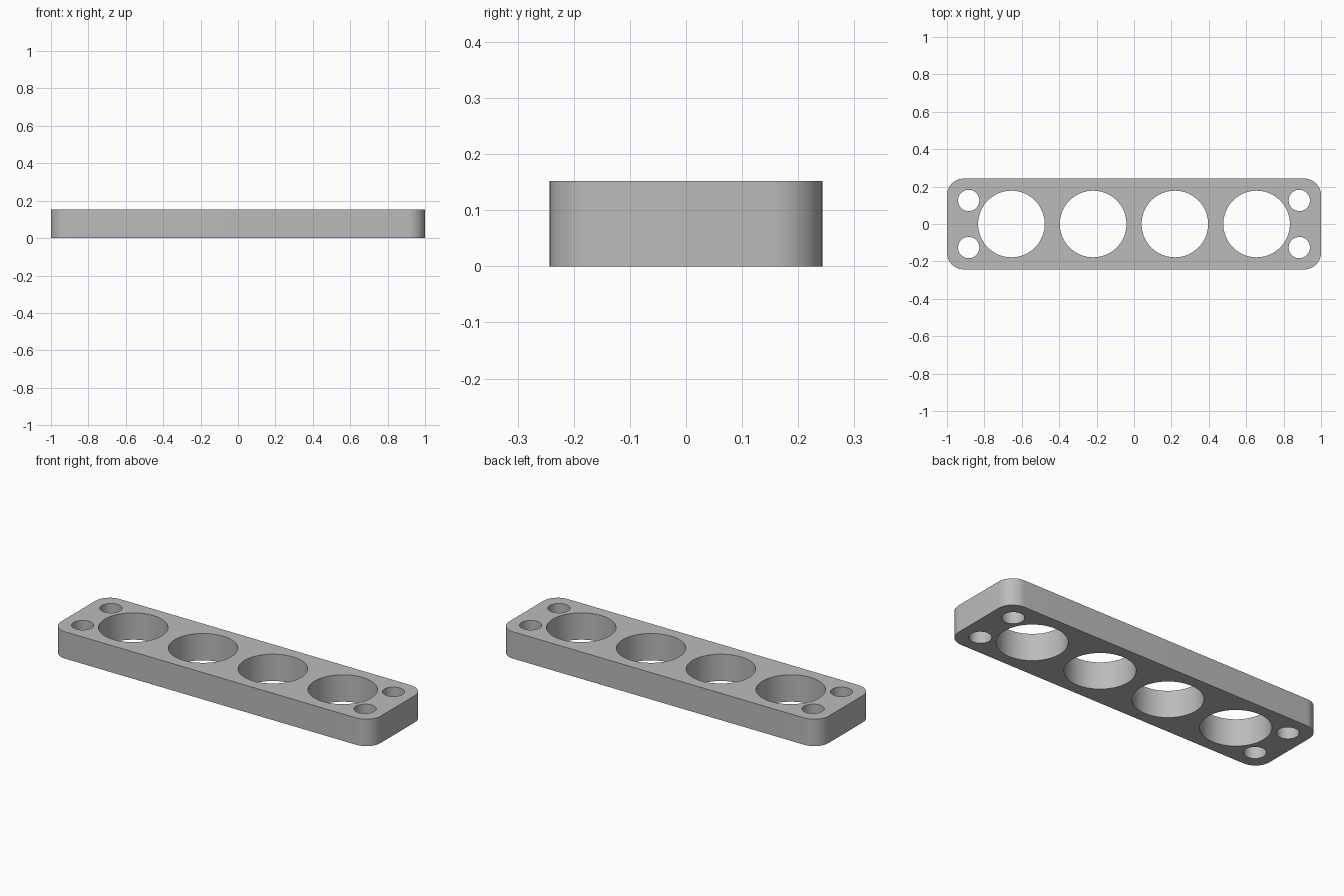
import bpy
import bmesh
from math import cos, sin, pi

cube = bpy.data.objects.get("Cube")
if cube:
    bpy.data.objects.remove(cube, do_unlink=True)

HALF_X, HALF_Y, HEIGHT = 1.0, 0.243, 0.152
CORNER = 0.09


def arc(cx, cy, radius, start, sweep, steps):
    """Points along an arc, both ends included."""
    angles = [start + sweep * i / steps for i in range(steps + 1)]
    return [(cx + radius * cos(a), cy + radius * sin(a)) for a in angles]


def add_loop(curve, points):
    spline = curve.splines.new("POLY")
    spline.points.add(len(points) - 1)
    for point, (x, y) in zip(spline.points, points):
        point.co = (x, y, 0, 1)
    spline.use_cyclic_u = True


def add_hole(curve, x, y, radius, steps):
    add_loop(curve, arc(x, y, radius, 0, 2 * pi, steps)[:-1])


# Flat profile, extruded to the plate thickness
profile = bpy.data.curves.new("plate", "CURVE")
profile.dimensions = "2D"
profile.fill_mode = "BOTH"
profile.extrude = HEIGHT / 2

# Rounded rectangular outline
outline = []
for i, (sx, sy) in enumerate([(1, 1), (-1, 1), (-1, -1), (1, -1)]):
    outline += arc(sx * (HALF_X - CORNER), sy * (HALF_Y - CORNER),
                   CORNER, i * pi / 2, pi / 2, 16)
add_loop(profile, outline)

# Row of four large bores
for i in range(4):
    add_hole(profile, (i - 1.5) * 0.437, 0, 0.178, 72)

# Mounting holes at the corners
for sx in (-1, 1):
    for sy in (-1, 1):
        add_hole(profile, sx * 0.884, sy * 0.126, 0.057, 40)

plate = bpy.data.objects.new("plate", profile)
bpy.context.collection.objects.link(plate)
plate.location.z = HEIGHT / 2
bpy.ops.object.select_all(action="DESELECT")
plate.select_set(True)
bpy.context.view_layer.objects.active = plate
bpy.ops.object.convert(target="MESH")
plate = bpy.context.object

# Weld caps to walls
bm = bmesh.new()
bm.from_mesh(plate.data)
bmesh.ops.remove_doubles(bm, verts=bm.verts, dist=0.0001)
bmesh.ops.recalc_face_normals(bm, faces=bm.faces)
bm.to_mesh(plate.data)
bm.free()
bpy.ops.object.shade_smooth_by_angle()

# Plain grey finish
grey = bpy.data.materials.new("plain grey")
grey.use_nodes = True
colour = (0.5, 0.5, 0.5, 1)
grey.diffuse_color = colour
grey.node_tree.nodes["Principled BSDF"].inputs["Base Color"].default_value = colour
plate.data.materials.clear()
plate.data.materials.append(grey)
